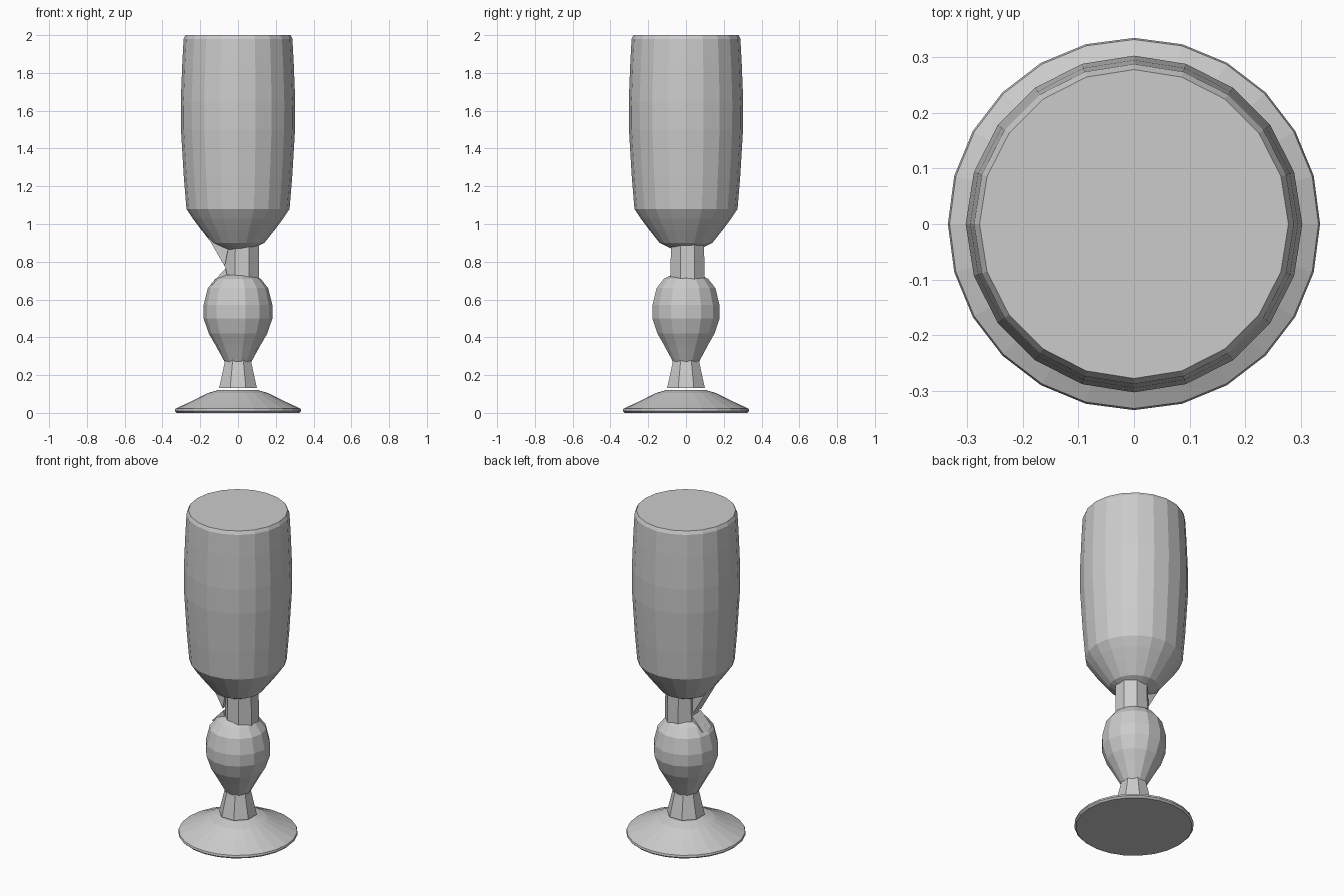
import bpy, bmesh, math

if "Cube" in bpy.data.objects:
    bpy.data.objects.remove(bpy.data.objects["Cube"])


def add_rings(bm, profile, sides, turn=0.0, cx=0.0, cy=0.0):
    """Revolve (radius, z) pairs and return the vertex rings."""
    rings = []
    for r, z in profile:
        ring = []
        for i in range(sides):
            a = turn + math.tau * i / sides
            ring.append(bm.verts.new((cx + r * math.cos(a), cy + r * math.sin(a), z)))
        rings.append(ring)
    for low, high in zip(rings, rings[1:]):
        for i in range(sides):
            j = (i + 1) % sides
            bm.faces.new((low[i], low[j], high[j], high[i]))
    return rings


def finish(bm, name):
    bmesh.ops.recalc_face_normals(bm, faces=bm.faces[:])
    mesh = bpy.data.meshes.new(name)
    bm.to_mesh(mesh)
    bm.free()
    obj = bpy.data.objects.new(name, mesh)
    bpy.context.collection.objects.link(obj)
    return obj


def turned_part(name, profile, sides, turn=0.0, cx=0.0, cy=0.0):
    bm = bmesh.new()
    rings = add_rings(bm, profile, sides, turn, cx, cy)
    bm.faces.new(rings[0][::-1])
    bm.faces.new(rings[-1])
    return finish(bm, name)


# Foot: shallow cone with a thin rim
turned_part("foot", [(0.325, 0.0), (0.335, 0.01), (0.332, 0.022), (0.25, 0.06),
                     (0.16, 0.105), (0.10, 0.122)], 24)

# Lower stem: flared collar, slightly above the foot
turned_part("lower_stem", [(0.108, 0.132), (0.078, 0.26), (0.055, 0.38)],
            8, math.pi / 8)

# Knop: faceted bulb in the middle of the stem
turned_part("knop", [(0.065, 0.26), (0.12, 0.36), (0.155, 0.42), (0.182, 0.5),
                     (0.182, 0.57), (0.16, 0.66), (0.12, 0.71), (0.08, 0.73)], 14)

# Upper stem: plain prism between knop and bowl
turned_part("upper_stem", [(0.098, 0.69), (0.095, 0.89)],
            8, math.pi / 8, 0.022, 0.008)

# Bowl: round outer shell, coarser inner lining, joined at the lip
bm = bmesh.new()
outer = add_rings(bm, [(0.07, 0.865), (0.14, 0.90), (0.195, 0.97), (0.24, 1.03),
                       (0.273, 1.08), (0.287, 1.25), (0.302, 1.5), (0.303, 1.65),
                       (0.295, 1.85), (0.288, 1.98), (0.278, 2.0)], 20)
inner = add_rings(bm, [(0.10, 0.91), (0.20, 1.0), (0.25, 1.1), (0.282, 1.45),
                       (0.283, 1.7), (0.265, 2.0)], 10, math.pi / 10)
bm.faces.new(outer[0])
bm.faces.new(inner[0])
lip = [e for e in bm.edges if e.is_boundary]
bmesh.ops.bridge_loops(bm, edges=lip)
finish(bm, "bowl")


# Side webs: slanted slivers bracing the narrow neck on the left
def web(name, outline, y0, y1):
    bm = bmesh.new()
    for x, z in outline:
        for y in (y0, y1):
            bm.verts.new((x, y, z))
    bmesh.ops.convex_hull(bm, input=bm.verts[:])
    finish(bm, name)


web("bowl_web", [(-0.2, 1.0), (-0.07, 0.775), (-0.05, 0.88), (-0.1, 0.98)], -0.05, 0.03)
web("knop_web", [(-0.145, 0.68), (-0.065, 0.765), (-0.05, 0.69)], -0.05, 0.04)
